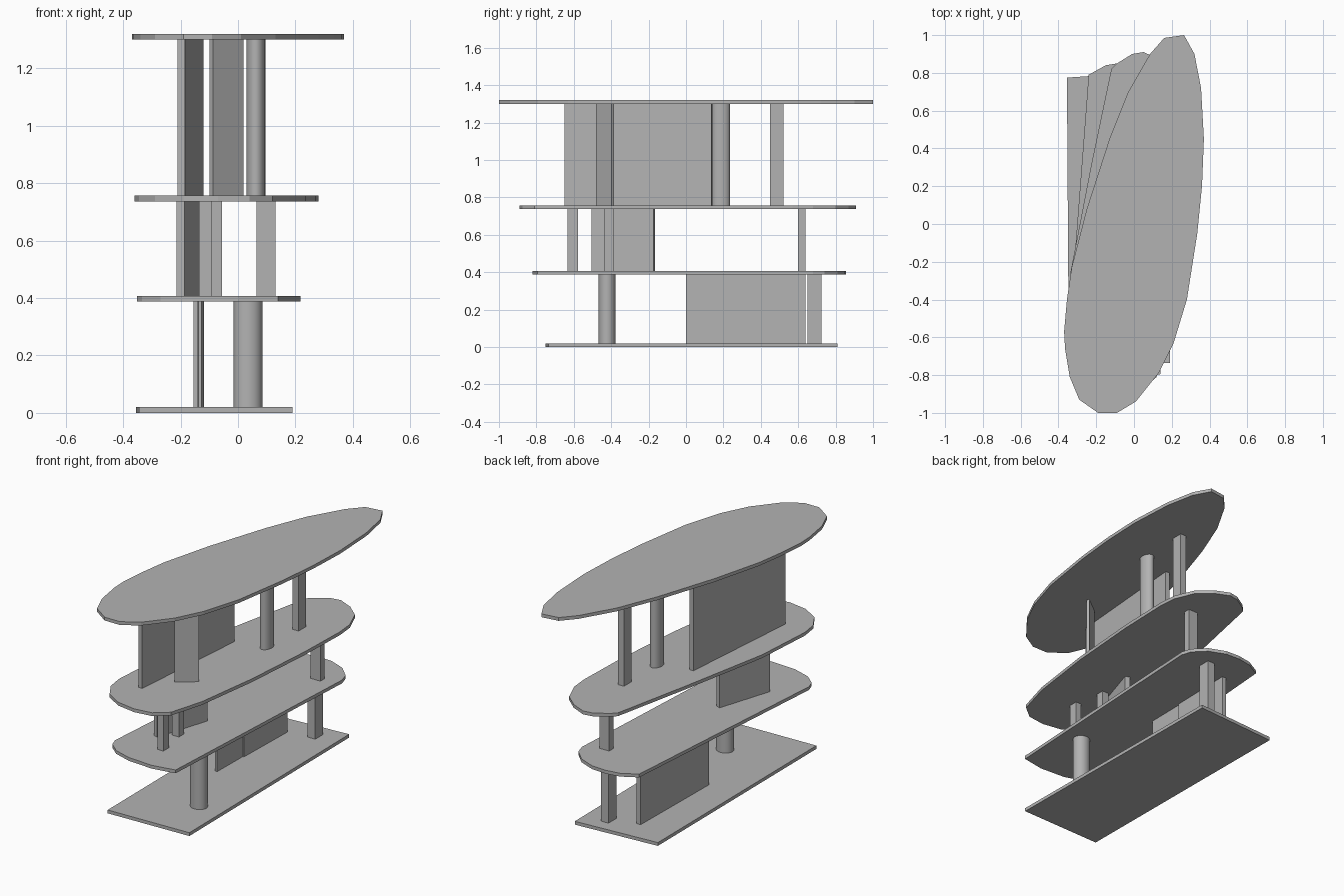
import bpy
import bmesh
import math

cube = bpy.data.objects.get("Cube")
if cube:
    bpy.data.objects.remove(cube, do_unlink=True)

# One plain grey for everything
grey = bpy.data.materials.new("plain_grey")
grey.use_nodes = True
colour = (0.45, 0.45, 0.45, 1)
grey.diffuse_color = colour
grey.node_tree.nodes["Principled BSDF"].inputs["Base Color"].default_value = colour


def prism(name, outline, bottom, top):
    """Extrude a counter-clockwise plan outline between two heights."""
    bm = bmesh.new()
    face = bm.faces.new([bm.verts.new((x, y, bottom)) for x, y in outline])
    raised = bmesh.ops.extrude_face_region(bm, geom=[face])["geom"]
    for vert in raised:
        if isinstance(vert, bmesh.types.BMVert):
            vert.co.z = top
    bmesh.ops.recalc_face_normals(bm, faces=bm.faces)
    mesh = bpy.data.meshes.new(name)
    bm.to_mesh(mesh)
    bm.free()
    mesh.materials.append(grey)
    obj = bpy.data.objects.new(name, mesh)
    bpy.context.collection.objects.link(obj)
    return obj


def pillar(name, x0, x1, y0, y1, floor):
    return prism(name, [(x0, y0), (x1, y0), (x1, y1), (x0, y1)], *floor)


def wall(name, start, end, thickness, floor):
    """A thin upright panel along a centre line in plan."""
    dx, dy = end[0] - start[0], end[1] - start[1]
    scale = thickness / 2 / math.hypot(dx, dy)
    nx, ny = dy * scale, -dx * scale
    outline = [(start[0] + nx, start[1] + ny), (end[0] + nx, end[1] + ny),
               (end[0] - nx, end[1] - ny), (start[0] - nx, start[1] - ny)]
    return prism(name, outline, *floor)


def column(name, x, y, rx, ry, floor, sides=32):
    """An oval column with smooth sides."""
    angles = [math.tau * i / sides for i in range(sides)]
    obj = prism(name, [(x + rx * math.cos(a), y + ry * math.sin(a)) for a in angles], *floor)
    bpy.ops.object.select_all(action="DESELECT")
    obj.select_set(True)
    bpy.context.view_layer.objects.active = obj
    bpy.ops.object.shade_smooth_by_angle()


# Slabs, growing from a rectangle into a slanted oval
slab_levels = {"base_slab": 0, "lower_slab": 0.388, "upper_slab": 0.737, "roof_slab": 1.3}
slab_outlines = {
    "base_slab": [(-.345, -.75), (.19, -.735), (.175, .81), (-.355, .775)],
    "lower_slab": [
        (-.352, -.67), (-.335, -.72), (-.27, -.775), (-.16, -.81), (0, -.82), (.14, -.795),
        (.218, .68), (.2, .74), (.13, .81), (.03, .85), (-.06, .855), (-.15, .84), (-.24, .79)],
    "upper_slab": [
        (-.36, -.62), (-.345, -.72), (-.29, -.81), (-.19, -.87), (-.07, -.89), (.04, -.875),
        (.12, -.81), (.18, -.6), (.235, -.2), (.27, .25), (.28, .57), (.27, .68), (.22, .8),
        (.14, .87), (.05, .91), (-.01, .9), (-.09, .85), (-.12, .82), (-.225, .32), (-.335, -.25)],
    "roof_slab": [
        (-.355, -.4), (-.37, -.57), (-.365, -.66), (-.34, -.81), (-.29, -.93), (-.19, -1),
        (-.09, -1), (.01, -.94), (.13, -.79), (.21, -.63), (.28, -.4), (.335, -.05), (.36, .2),
        (.37, .45), (.355, .72), (.32, .9), (.265, 1), (.16, .985), (.085, .9), (-.03, .7),
        (-.13, .45), (-.25, .08), (-.33, -.23)],
}
SLAB = 0.02
for name, outline in slab_outlines.items():
    prism(name, outline, slab_levels[name], slab_levels[name] + SLAB)

# Each storey spans from the top of one slab to the underside of the next
levels = list(slab_levels.values())
ground, middle, upper = [(a + SLAB, b) for a, b in zip(levels, levels[1:])]

# Ground storey
column("ground_column", .035, -.422, .05, .045, ground)
pillar("ground_back_pillar", .01, .06, .65, .725, ground)
wall("ground_long_wall", (-.147, 0), (-.137, .64), .016, ground)
wall("ground_short_wall", (-.135, .24), (-.125, .64), .014, ground)

# Middle storey
pillar("middle_front_pillar", -.093, -.055, -.633, -.577, middle)
pillar("middle_inner_pillar", -.135, -.09, -.435, -.385, middle)
pillar("middle_back_pillar", .065, .13, .6, .64, middle)
wall("middle_slanted_wall", (-.2, -.5), (-.095, -.17), .03, middle)

# Upper storey
column("upper_column", .062, .187, .033, .048, upper)
pillar("upper_back_pillar", .05, .09, .45, .52, upper)
wall("upper_long_wall", (-.198, -.648), (-.133, .138), .026, upper)
wall("upper_slanted_wall", (-.093, -.473), (.013, -.392), .018, upper)
